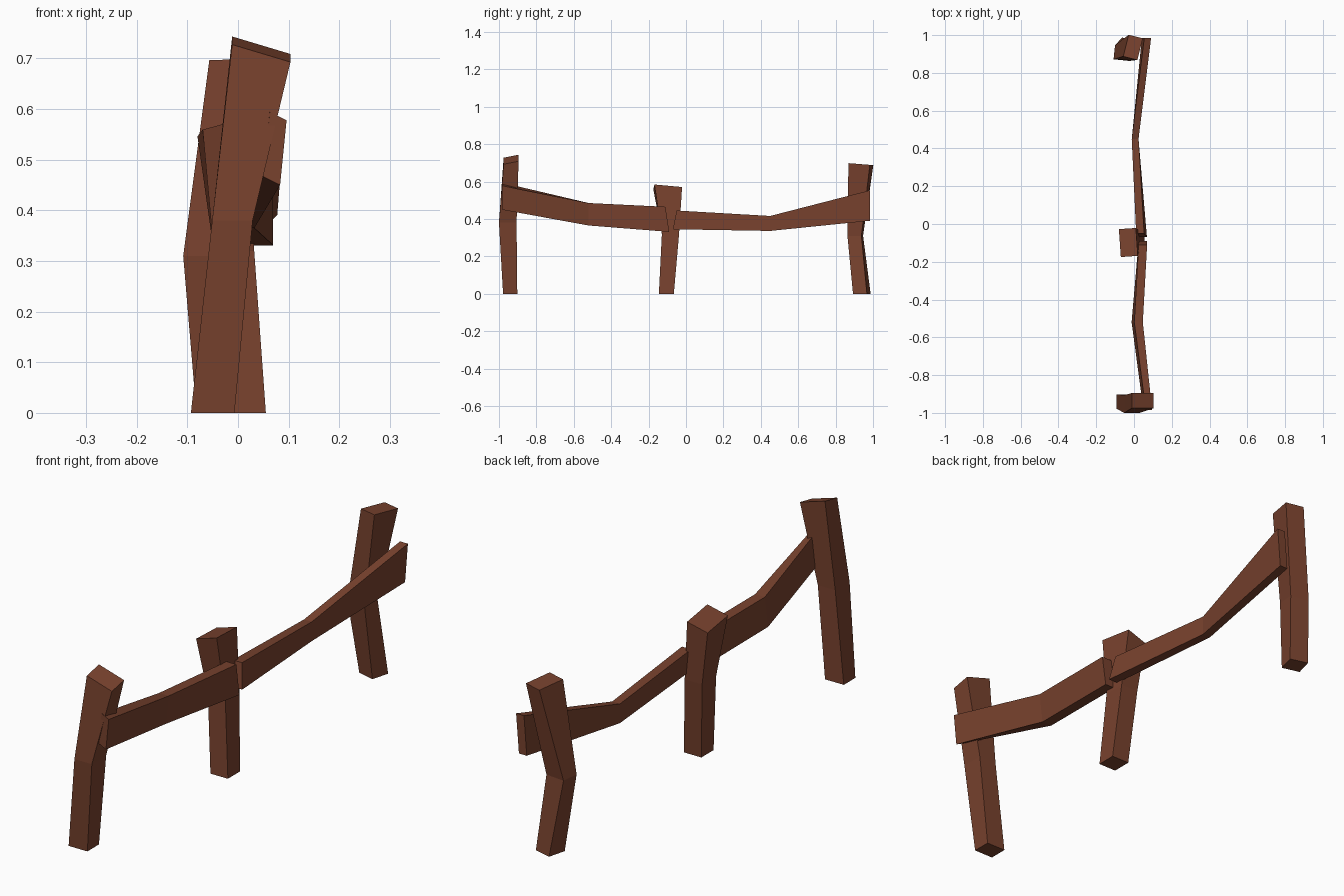
import bpy, bmesh
from math import radians, cos, sin

if "Cube" in bpy.data.objects:
    bpy.data.objects.remove(bpy.data.objects["Cube"])

wood = bpy.data.materials.new("reddish brown wood")
wood.diffuse_color = (0.188, 0.054, 0.027, 1)
wood.use_nodes = True
wood.node_tree.nodes["Principled BSDF"].inputs["Base Color"].default_value = wood.diffuse_color


def loft(name, rings):
    """Skin a run of four-cornered rings and cap both ends."""
    bm = bmesh.new()
    rows = [[bm.verts.new(p) for p in ring] for ring in rings]
    for a, b in zip(rows, rows[1:]):
        for i in range(4):
            j = (i + 1) % 4
            bm.faces.new((a[i], a[j], b[j], b[i]))
    bm.faces.new(rows[0][::-1])
    bm.faces.new(rows[-1])
    bmesh.ops.recalc_face_normals(bm, faces=bm.faces)
    mesh = bpy.data.meshes.new(name)
    bm.to_mesh(mesh)
    bm.free()
    mesh.materials.append(wood)
    bpy.context.collection.objects.link(bpy.data.objects.new(name, mesh))


CORNERS = ((-.5, -.5), (.5, -.5), (.5, .5), (-.5, .5))


def post_ring(x, y, z, w, d, twist=0, slope_x=0, slope_y=0):
    """Horizontal section, twisted about z, with an optionally sloping cut."""
    c, s = cos(radians(twist)), sin(radians(twist))
    ring = []
    for u, v in CORNERS:
        px, py = u * w * c - v * d * s, u * w * s + v * d * c
        ring.append((x + px, y + py, z + slope_x * px + slope_y * py))
    return ring


def rail_ring(x, y, z, t, h, lean=0, skew=0, slope=0):
    """Upright section across y, leaning in x and skewed along y."""
    return [(x + u * t + lean * v * h, y + skew * v * h, z + v * h + slope * u * t)
            for u, v in CORNERS]


# Crooked posts: foot, bend, sloping top
posts = {
    "front_post": [(-.05, -.94, 0, .086, .076),
                   (-.011, -.953, .38, .08, .094),
                   (.046, -.935, .718, .115, .08, 0, -.3, .2)],
    "middle_post": [(.015, -.105, 0, .08, .08),
                    (-.008, -.083, .32, .08, .092),
                    (-.03, -.098, .565, .09, .148, 4, .28, -.07)],
    "back_post": [(-.035, .94, 0, .077, .077, -15),
                  (-.062, .905, .31, .085, .075, -6),
                  (-.005, .935, .693, .077, .118, -14, 0, -.08)],
}
for name, rings in posts.items():
    loft(name, [post_ring(*r) for r in rings])

# Sagging rails: front end, bend, back end
rails = {
    "front_rail": [(.073, -.985, .522, .033, .128, .1, 0, -.5),
                   (.017, -.52, .425, .045, .12, .12),
                   (.047, -.1, .398, .045, .134, 0, -.15)],
    "back_rail": [(.04, -.06, .395, .042, .1, -.15, .2),
                  (.006, .45, .376, .036, .08),
                  (.066, .985, .472, .036, .163, .08)],
}
for name, rings in rails.items():
    loft(name, [rail_ring(*r) for r in rings])
